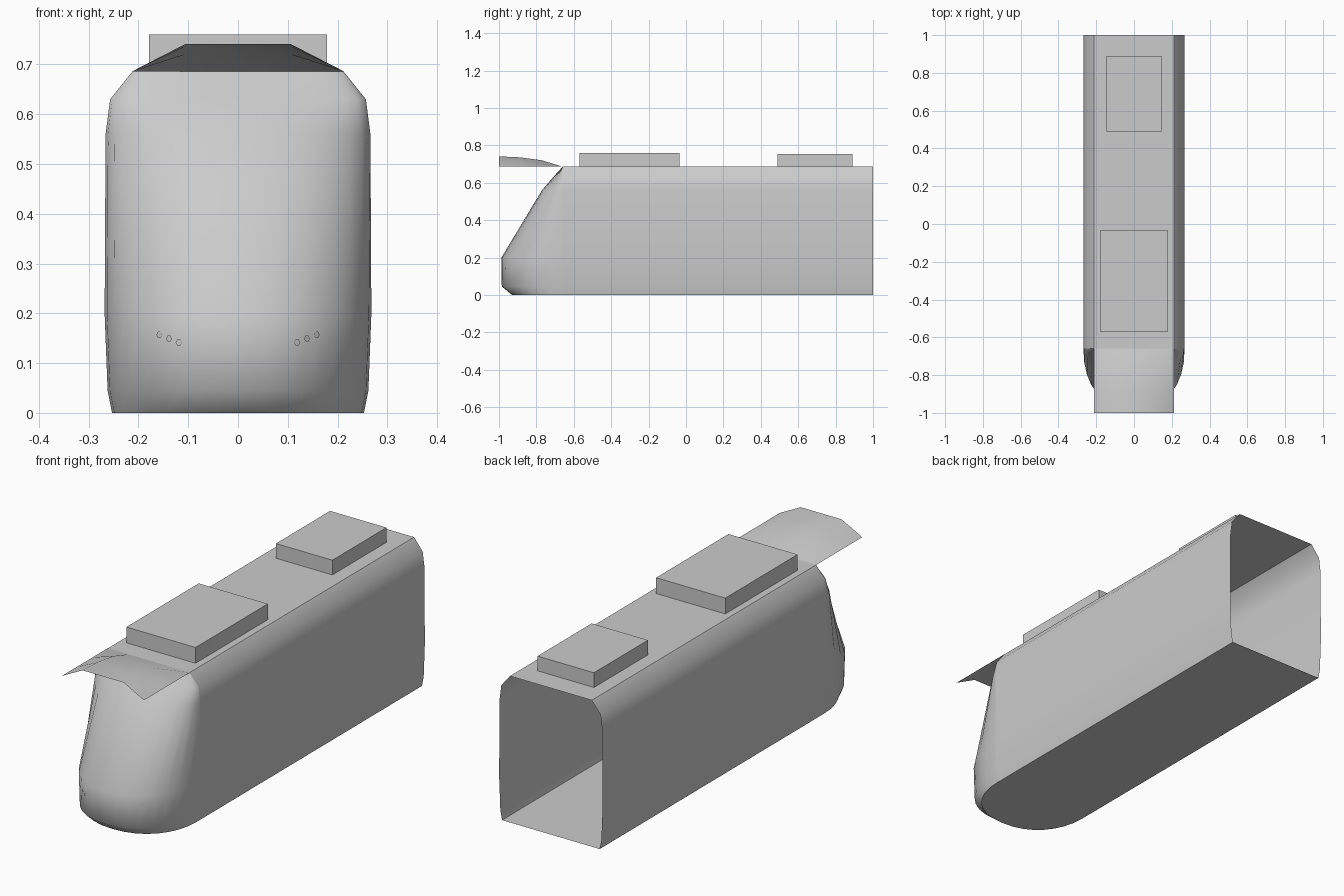
import bpy, bmesh, math
from mathutils import Vector

cube = bpy.data.objects.get("Cube")
if cube:
    bpy.data.objects.remove(cube, do_unlink=True)

grey = bpy.data.materials.new("plain grey")
grey.use_nodes = True
grey.diffuse_color = (0.6, 0.6, 0.6, 1)
grey.node_tree.nodes["Principled BSDF"].inputs["Base Color"].default_value = (0.6, 0.6, 0.6, 1)


def build(name, verts, faces, smooth=None):
    mesh = bpy.data.meshes.new(name)
    mesh.from_pydata(verts, [], faces)
    bm = bmesh.new()
    bm.from_mesh(mesh)
    bmesh.ops.remove_doubles(bm, verts=bm.verts, dist=0.0001)
    bm.to_mesh(mesh)
    bm.free()
    mesh.materials.append(grey)
    obj = bpy.data.objects.new(name, mesh)
    bpy.context.collection.objects.link(obj)
    if smooth:
        bpy.ops.object.select_all(action='DESELECT')
        obj.select_set(True)
        bpy.context.view_layer.objects.active = obj
        bpy.ops.object.shade_smooth_by_angle(angle=math.radians(smooth))
    return obj


def sheet(name, rows, smooth):
    """Skin a list of equally long point rows."""
    n = len(rows[0])
    faces = [(r * n + c, r * n + c + 1, (r + 1) * n + c + 1, (r + 1) * n + c)
             for r in range(len(rows) - 1) for c in range(n - 1)]
    return build(name, [p for row in rows for p in row], faces, smooth)


def box(name, half_x, y0, y1, z0, z1):
    verts = [(x, y, z) for z in (z0, z1)
             for x, y in ((-half_x, y0), (half_x, y0), (half_x, y1), (-half_x, y1))]
    sides = [(i, (i + 1) % 4, (i + 1) % 4 + 4, i + 4) for i in range(4)]
    return build(name, verts, [(3, 2, 1, 0), (4, 5, 6, 7)] + sides)


SEAM, REAR, ROOF = -0.66, 1.0, 0.686
POWER = 2.2
# half width, nose depth, height
LEVELS = [(0.253, 0.27, 0), (0.262, 0.325, 0.045), (0.268, 0.327, 0.2),
          (0.266, 0.11, 0.56), (0.257, 0.05, 0.63), (0.212, 0, ROOF)]


def nose_ring(half, depth, z, steps=16):
    ring = []
    for i in range(steps + 1):
        a = math.pi * (1 - i / steps)
        c, s = math.cos(a), max(math.sin(a), 0)
        x = math.copysign(abs(c) ** (2 / POWER), c) * half
        ring.append((x, SEAM - depth * s ** (2 / POWER), z))
    return ring


# Open-ended body shell: sides and roof
right = [(w, z) for w, d, z in LEVELS]
section = right + [(-w, z) for w, z in reversed(right)]
sheet("body_shell", [[(x, y, z) for x, z in section] for y in (REAR, SEAM)], 40)

# Rounded sloping nose
sheet("nose", [nose_ring(*level) for level in LEVELS], 70)

# Flat floor under body and nose
outline = nose_ring(*LEVELS[0]) + [(LEVELS[0][0], REAR, 0), (-LEVELS[0][0], REAR, 0)]
outline.reverse()
build("floor", outline, [tuple(range(len(outline)))])

# Thin arched visor over the nose
rows = []
for y, rise in ((-1, 0.055), (-0.89, 0.05), (-0.77, 0.034), (SEAM, 0)):
    rows.append([(-0.213, y, ROOF), (-0.106, y, ROOF + rise),
                 (0.106, y, ROOF + rise), (0.213, y, ROOF)])
sheet("visor", rows, 40)

# Roof equipment boxes
box("front_roof_box", 0.179, -0.57, -0.035, ROOF, 0.76)
box("rear_roof_box", 0.146, 0.49, 0.89, ROOF, 0.755)

# Rows of small hexagonal lamps on the nose
for side, label in ((1, "left"), (-1, "right")):
    for i in range(3):
        x, z = 0.118 + 0.0195 * i, 0.141 + 0.008 * i
        half, depth = 0.266, 0.327
        u = x / half
        v = (1 - u ** POWER) ** (1 / POWER)
        normal = Vector((side * u ** (POWER - 1) / half, -v ** (POWER - 1) / depth, 0)).normalized()
        centre = Vector((side * x, SEAM - depth * v, z)) + normal * 0.002
        turn = normal.to_track_quat('Z', 'Y')
        hexagon = [centre + turn @ Vector((math.cos(a), math.sin(a), 0)) * 0.007
                   for a in (math.tau * k / 6 for k in range(6))]
        build(f"{label}_lamp_{i + 1}", hexagon, [tuple(range(6))])
